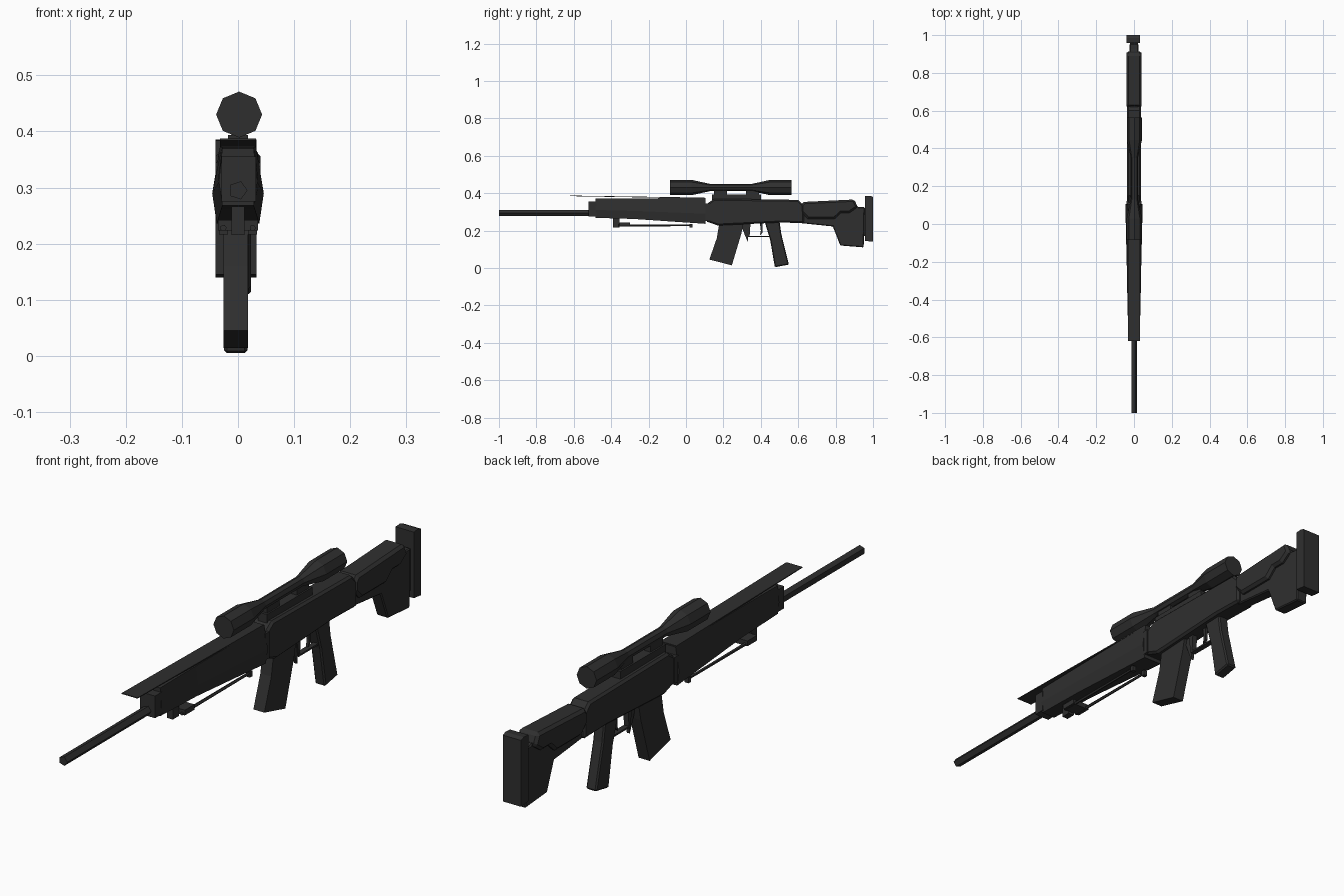
import bpy, bmesh, math

mat = bpy.data.materials.new("matte_black")
mat.diffuse_color = (0.028, 0.028, 0.028, 1)


def loft(name, rings):
    """Skin a closed solid through rings of equal point count."""
    bm = bmesh.new()
    vs = [[bm.verts.new(p) for p in r] for r in rings]
    n = len(rings[0])
    for a, b in zip(vs, vs[1:]):
        for i in range(n):
            j = (i + 1) % n
            bm.faces.new((a[i], a[j], b[j], b[i]))
    bm.faces.new(vs[0])
    bm.faces.new(vs[-1])
    bmesh.ops.recalc_face_normals(bm, faces=bm.faces)
    me = bpy.data.meshes.new(name)
    bm.to_mesh(me)
    bm.free()
    me.materials.append(mat)
    ob = bpy.data.objects.new(name, me)
    bpy.context.collection.objects.link(ob)
    return ob


def slab(name, pts, half, cx=0.0, bevel=0.0):
    """Side profile of (y, z) points extruded across x."""
    ob = loft(name, [[(cx + s * half, y, z) for y, z in pts] for s in (-1, 1)])
    if bevel:
        m = ob.modifiers.new("chamfer", 'BEVEL')
        m.width, m.segments, m.limit_method = bevel, 1, 'ANGLE'
        m.angle_limit = math.radians(50)
    return ob


def box(name, x0, x1, y0, y1, z0, z1):
    return slab(name, [(y0, z0), (y1, z0), (y1, z1), (y0, z1)], (x1 - x0) / 2, (x0 + x1) / 2)


def lathe(name, stations, cx, cz, sides):
    """Tube along y from (y, radius) stations."""
    ang = [2 * math.pi * i / sides for i in range(sides)]
    return loft(name, [[(cx + r * math.cos(a), y, cz + r * math.sin(a)) for a in ang]
                       for y, r in stations])


# barrel and gas block
lathe("barrel", [(-1, 0.017), (-0.48, 0.017)], 0, 0.295, 5)
box("front_cap", -0.029, 0.032, -0.52, -0.478, 0.275, 0.355)

# handguard with bulging sides, deeper and wider to the rear
rings = []
for y, top, mid, bot, zt, zm, zb in [(-0.485, .028, .034, .028, .370, .31, .268),
                                     (-0.28, .029, .037, .030, .372, .305, .262),
                                     (0.105, .032, .046, .038, .374, .29, .236)]:
    rings.append([(-top, y, zt), (-mid, y, zm), (-bot, y, zb),
                  (bot, y, zb), (mid, y, zm), (top, y, zt)])
loft("handguard", rings)

# thin plate above the handguard
slab("top_plate", [(-0.62, 0.384), (0.10, 0.371), (0.10, 0.376), (-0.62, 0.387)], 0.032)

# receiver
slab("receiver", [(0.105, 0.25), (0.17, 0.227), (0.50, 0.243), (0.63, 0.24), (0.63, 0.335),
                  (0.60, 0.364), (0.15, 0.370), (0.115, 0.345)], 0.036, 0, 0.008)
box("receiver_collar", -0.04, 0.04, 0.10, 0.122, 0.25, 0.345)

# scope and mount
lathe("scope", [(-0.085, .041), (0.03, .041), (0.13, .019), (0.35, .019),
                (0.445, .040), (0.565, .040)], 0.002, 0.43, 8)
box("scope_rail", -0.018, 0.018, 0.14, 0.40, 0.36, 0.394)
for y in (0.15, 0.32):
    box("scope_ring", -0.012, 0.012, y, y + 0.07, 0.388, 0.425)

# magazine, grip, trigger group
slab("magazine", [(0.18, 0.25), (0.31, 0.25), (0.295, 0.18), (0.245, 0.014),
                  (0.125, 0.045), (0.165, 0.16)], 0.022, -0.004)
slab("grip", [(0.42, 0.25), (0.50, 0.25), (0.51, 0.18), (0.55, 0.018),
              (0.475, 0.004), (0.45, 0.15)], 0.021, -0.004, 0.005)
box("trigger_guard", -0.01, 0.01, 0.335, 0.46, 0.165, 0.171)
slab("guard_front", [(0.32, 0.24), (0.345, 0.24), (0.34, 0.165), (0.333, 0.165)], 0.01)
slab("magazine_catch", [(0.29, 0.24), (0.34, 0.24), (0.33, 0.14), (0.315, 0.175)], 0.006)
slab("trigger", [(0.395, 0.24), (0.41, 0.24), (0.41, 0.19), (0.395, 0.175), (0.40, 0.2)], 0.005)

# stock: slim core, wider cheek rest, butt pad
slab("stock_core", [(0.61, 0.24), (0.785, 0.222), (0.825, 0.12), (0.95, 0.11), (0.955, 0.325),
                    (0.92, 0.325), (0.90, 0.35), (0.61, 0.345)], 0.023, 0, 0.004)
slab("cheek_rest", [(0.615, 0.335), (0.63, 0.353), (0.90, 0.366), (0.918, 0.325), (0.875, 0.295),
                    (0.83, 0.295), (0.795, 0.263), (0.65, 0.263), (0.615, 0.30)], 0.04, 0, 0.010)
box("butt_spacer", -0.02, 0.02, 0.94, 0.965, 0.17, 0.32)
slab("butt_pad", [(0.958, 0.145), (1.0, 0.14), (1.0, 0.38), (0.985, 0.386), (0.958, 0.384)],
     0.0365, -0.0035)

# folded bipod
box("bipod_mount", -0.012, 0.012, -0.39, -0.355, 0.215, 0.28)
box("bipod_crossbar", -0.036, 0.036, -0.355, -0.30, 0.223, 0.242)
for s in (-1, 1):
    x = s * 0.026
    lathe("bipod_leg", [(-0.36, .006), (0.03, .005)], x, 0.228, 5)
    box("bipod_foot", x - .008, x + .008, 0.02, 0.034, 0.216, 0.236)
